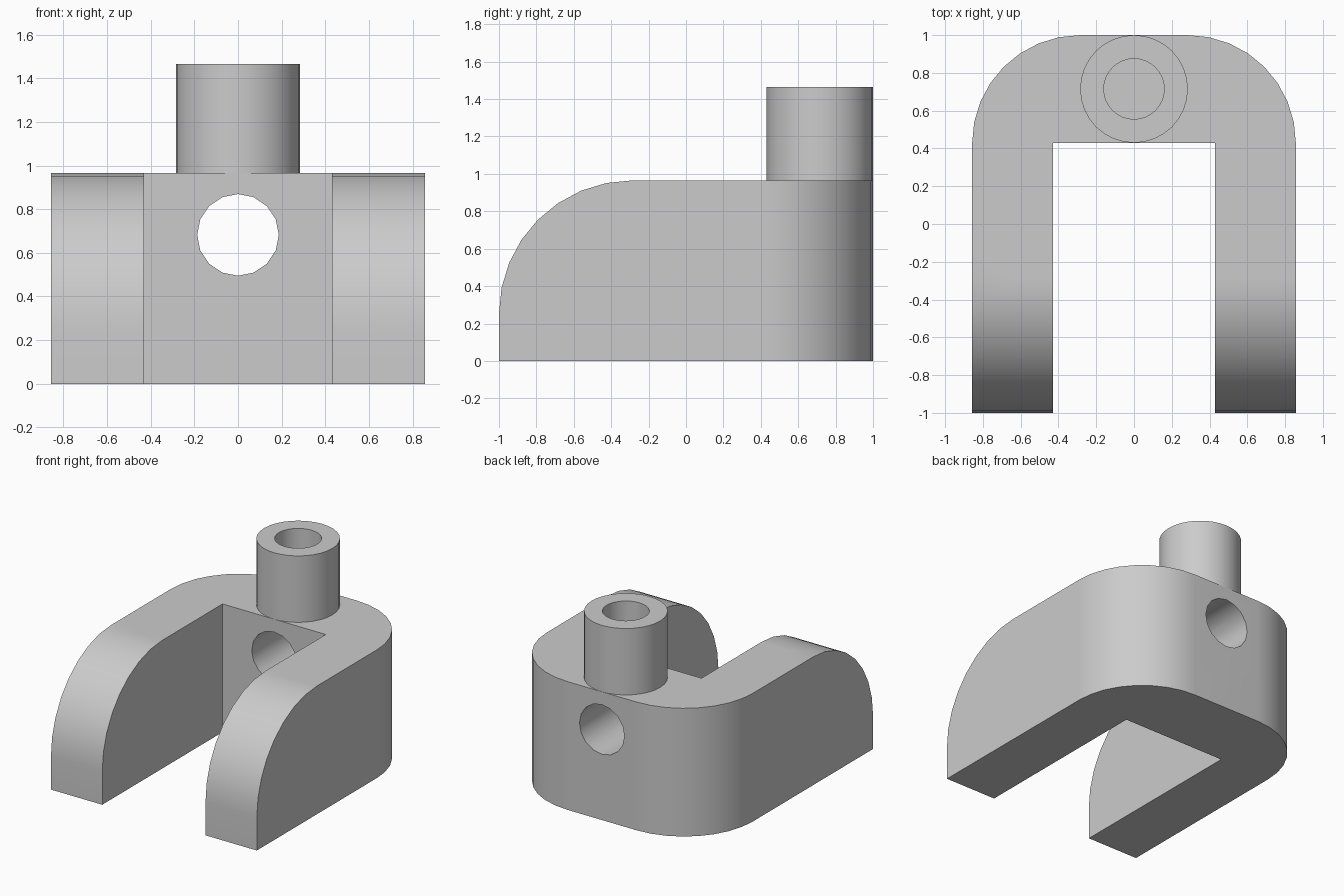
import bpy
import bmesh
from math import cos, sin, pi, radians
from mathutils import Vector

default = bpy.data.objects.get("Cube")
if default:
    bpy.data.objects.remove(default, do_unlink=True)

# Overall sizes
HALF_W, SLOT, TOP = 0.857, 0.43, 0.965
POST_Y, POST_R, BORE_R, POST_TOP = 0.715, 0.285, 0.16, 1.465
HOLE_Z, HOLE_R = 0.682, 0.187

grey = bpy.data.materials.new("plain grey")
grey.use_nodes = True
grey.diffuse_color = (0.6, 0.6, 0.6, 1)
grey.node_tree.nodes["Principled BSDF"].inputs["Base Color"].default_value = (0.6, 0.6, 0.6, 1)


def arc(cx, cy, r, start, end, steps):
    angles = [radians(start + (end - start) * i / steps) for i in range(steps + 1)]
    return [(cx + r * cos(a), cy + r * sin(a)) for a in angles]


def finish(name, bm):
    bmesh.ops.recalc_face_normals(bm, faces=bm.faces)
    mesh = bpy.data.meshes.new(name)
    bm.to_mesh(mesh)
    bm.free()
    obj = bpy.data.objects.new(name, mesh)
    bpy.context.collection.objects.link(obj)
    mesh.materials.append(grey)
    return obj


def prism(name, points, place, direction):
    """Extrude a flat outline; place turns a 2D point into a 3D one."""
    bm = bmesh.new()
    face = bm.faces.new([bm.verts.new(place(u, v)) for u, v in points])
    out = bmesh.ops.extrude_face_region(bm, geom=[face], use_keep_orig=True)
    moved = [g for g in out["geom"] if isinstance(g, bmesh.types.BMVert)]
    bmesh.ops.translate(bm, verts=moved, vec=Vector(direction))
    return finish(name, bm)


def activate(obj):
    bpy.ops.object.select_all(action="DESELECT")
    obj.select_set(True)
    bpy.context.view_layer.objects.active = obj


def combine(obj, cutter, operation):
    activate(obj)
    mod = obj.modifiers.new(operation.lower(), "BOOLEAN")
    mod.object, mod.operation, mod.solver = cutter, operation, "EXACT"
    bpy.ops.object.modifier_apply(modifier=mod.name)
    bpy.data.objects.remove(cutter, do_unlink=True)


def smooth(obj):
    activate(obj)
    bpy.ops.object.shade_smooth_by_angle(angle=radians(30))
    mod = obj.modifiers.new("flat face normals", "WEIGHTED_NORMAL")
    mod.keep_sharp = True


# Fork body: U-shaped footprint with rounded back corners
corner = HALF_W - POST_R
right = arc(POST_R, 1 - corner, corner, 0, 90, 8)
left = [(-x, y) for x, y in reversed(right)]
footprint = ([(SLOT, SLOT), (SLOT, -1), (HALF_W, -1)] + right + left
             + [(-HALF_W, -1), (-SLOT, -1), (-SLOT, SLOT)])
body = prism("fork_body", footprint, lambda x, y: (x, y, 0), (0, 0, TOP))

# Rounded upper front of the two arms
nose = 0.714
profile = [(2, -1), (-1.0, -1)] + arc(nose - 1, TOP - nose, nose, 180, 90, 8) + [(2, TOP)]
side = prism("side_profile", profile, lambda y, z: (-1, y, z), (2, 0, 0))
combine(body, side, "INTERSECT")

# Cross hole through the back wall
circle = arc(0, HOLE_Z, HOLE_R, 0, 360, 16)[:-1]
drill = prism("hole_cutter", circle, lambda x, z: (x, 0.2, z), (0, 1, 0))
combine(body, drill, "DIFFERENCE")
smooth(body)

# Hollow post standing on the back wall
bm = bmesh.new()
n = 32
section = [(POST_R, TOP), (POST_R, POST_TOP), (BORE_R, POST_TOP), (BORE_R, TOP)]
rings = [[bm.verts.new((r * cos(2 * pi * i / n), POST_Y + r * sin(2 * pi * i / n), z))
          for i in range(n)] for r, z in section]
for a, b in zip(rings, rings[1:] + rings[:1]):
    for i in range(n):
        j = (i + 1) % n
        bm.faces.new((a[i], a[j], b[j], b[i]))
smooth(finish("hollow_post", bm))
